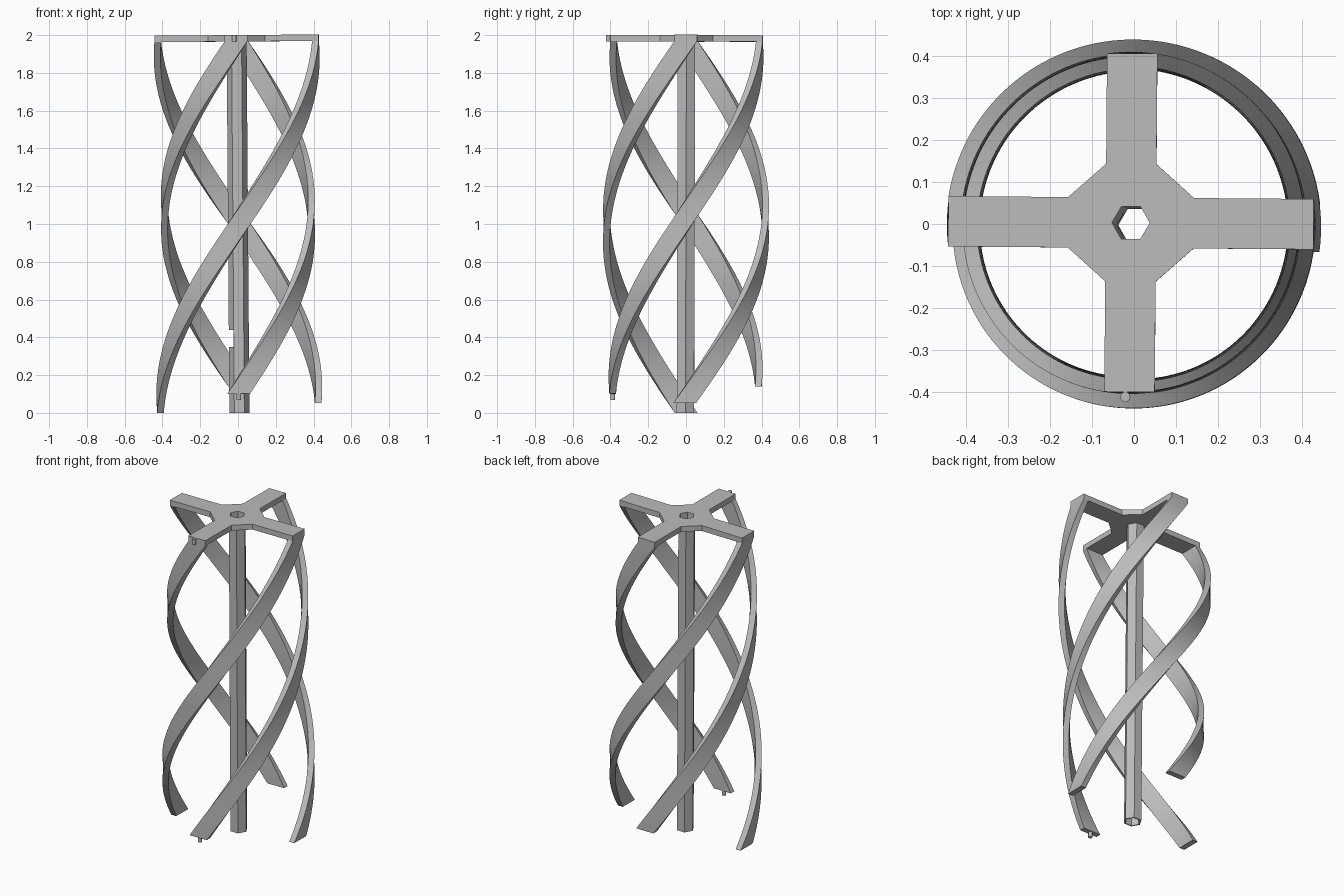
import bpy, bmesh, math
from mathutils import Matrix, Vector

if "Cube" in bpy.data.objects:
    bpy.data.objects.remove(bpy.data.objects["Cube"], do_unlink=True)

TOP = 2.0
PLATE_Z = 1.966      # underside of the cross plate
HALF = 0.06          # half width of arms and strips
THICK = 0.035        # radial thickness of strips
LONG_R, SHORT_R = 0.435, 0.403

grey = bpy.data.materials.new("plain grey")
grey.use_nodes = True
grey.diffuse_color = (0.5, 0.5, 0.5, 1)
grey.node_tree.nodes["Principled BSDF"].inputs["Base Color"].default_value = (0.5, 0.5, 0.5, 1)

# The whole frame leans very slightly about its middle
LEAN = (Matrix.Translation((0, 0, 1)) @ Matrix.Rotation(-0.0075, 4, 'Y')
        @ Matrix.Rotation(-0.003, 4, 'X') @ Matrix.Rotation(-0.008, 4, 'Z')
        @ Matrix.Translation((0, 0, -1)))


def loft(name, rings):
    """Closed solid skinned through equal-length rings of points."""
    bm = bmesh.new()
    loops = [[bm.verts.new(p) for p in ring] for ring in rings]
    n = len(loops[0])
    for a, b in zip(loops, loops[1:]):
        for i in range(n):
            j = (i + 1) % n
            bm.faces.new((a[i], a[j], b[j], b[i]))
    bm.faces.new(loops[0][::-1])
    bm.faces.new(loops[-1])
    bmesh.ops.recalc_face_normals(bm, faces=bm.faces)
    mesh = bpy.data.meshes.new(name)
    bm.to_mesh(mesh)
    bm.free()
    mesh.materials.append(grey)
    obj = bpy.data.objects.new(name, mesh)
    bpy.context.collection.objects.link(obj)
    return obj


def prism(name, outline, z0, z1):
    return loft(name, [[(x, y, z) for x, y in outline] for z in (z0, z1)])


def polygon(radius, sides, cx=0, cy=0):
    return [(cx + radius * math.cos(math.tau * i / sides),
             cy + radius * math.sin(math.tau * i / sides)) for i in range(sides)]


def select(obj):
    bpy.ops.object.select_all(action='DESELECT')
    obj.select_set(True)
    bpy.context.view_layer.objects.active = obj


def cut(obj, cutter):
    mod = obj.modifiers.new("cut", 'BOOLEAN')
    mod.operation = 'DIFFERENCE'
    mod.solver = 'EXACT'
    mod.object = cutter
    select(obj)
    bpy.ops.object.modifier_apply(modifier=mod.name)
    bpy.data.objects.remove(cutter, do_unlink=True)


parts = []

# Cross plate: one quarter outline turned four times
outline = []
for k in range(4):
    reach = SHORT_R if k % 2 else LONG_R
    near, far = (0.14, 0.15) if k % 2 else (0.15, 0.14)
    quarter = [(near, -HALF), (reach, -HALF), (reach, HALF), (near, HALF)]
    turn = Matrix.Rotation(k * math.pi / 2, 2)
    outline += [tuple(turn @ Vector(p)) for p in quarter]
plate = prism("cross_plate", outline, PLATE_Z, TOP)
cut(plate, prism("hub_hole", polygon(0.045, 6), 1.9, 2.1))
parts.append(plate)

# Hexagonal hollow mast with a small side notch
mast = prism("mast", polygon(0.053, 6), 0, PLATE_Z)
cut(mast, prism("mast_bore", polygon(0.045, 6), -0.1, 2.1))
cut(mast, prism("mast_notch", [(-0.1, -0.1), (-0.028, -0.1), (-0.028, 0.1), (-0.1, 0.1)],
                0.35, 0.44))
parts.append(mast)

# Four helical strips, each a flat section making half a turn
STEPS = 72
strips = [("long_strip_a", 0, LONG_R, 0.003), ("short_strip_a", 1, SHORT_R, 0.1),
          ("long_strip_b", 2, LONG_R, 0.05), ("short_strip_b", 3, SHORT_R, 0.14)]
for name, quarter, radius, low in strips:
    section = [(radius - THICK, -HALF), (radius, -HALF), (radius, HALF), (radius - THICK, HALF)]
    rings = []
    for s in range(STEPS + 1):
        t = s / STEPS
        z = PLATE_Z + (low - PLATE_Z) * t
        turn = Matrix.Rotation(quarter * math.pi / 2 - math.pi * t, 3, 'Z')
        rings.append([turn @ Vector((x, y, 0)) + Vector((0, 0, z)) for x, y in section])
    strip = loft(name, rings)
    select(strip)
    bpy.ops.object.shade_smooth_by_angle(angle=math.radians(35))
    parts.append(strip)

# Small locating pins
parts.append(prism("top_pin", polygon(0.012, 16, -0.01, -0.415), PLATE_Z, TOP))
parts.append(prism("bottom_pin", polygon(0.012, 16, 0, -0.385), 0.067, 0.102))

for part in parts:
    part.data.transform(LEAN)
